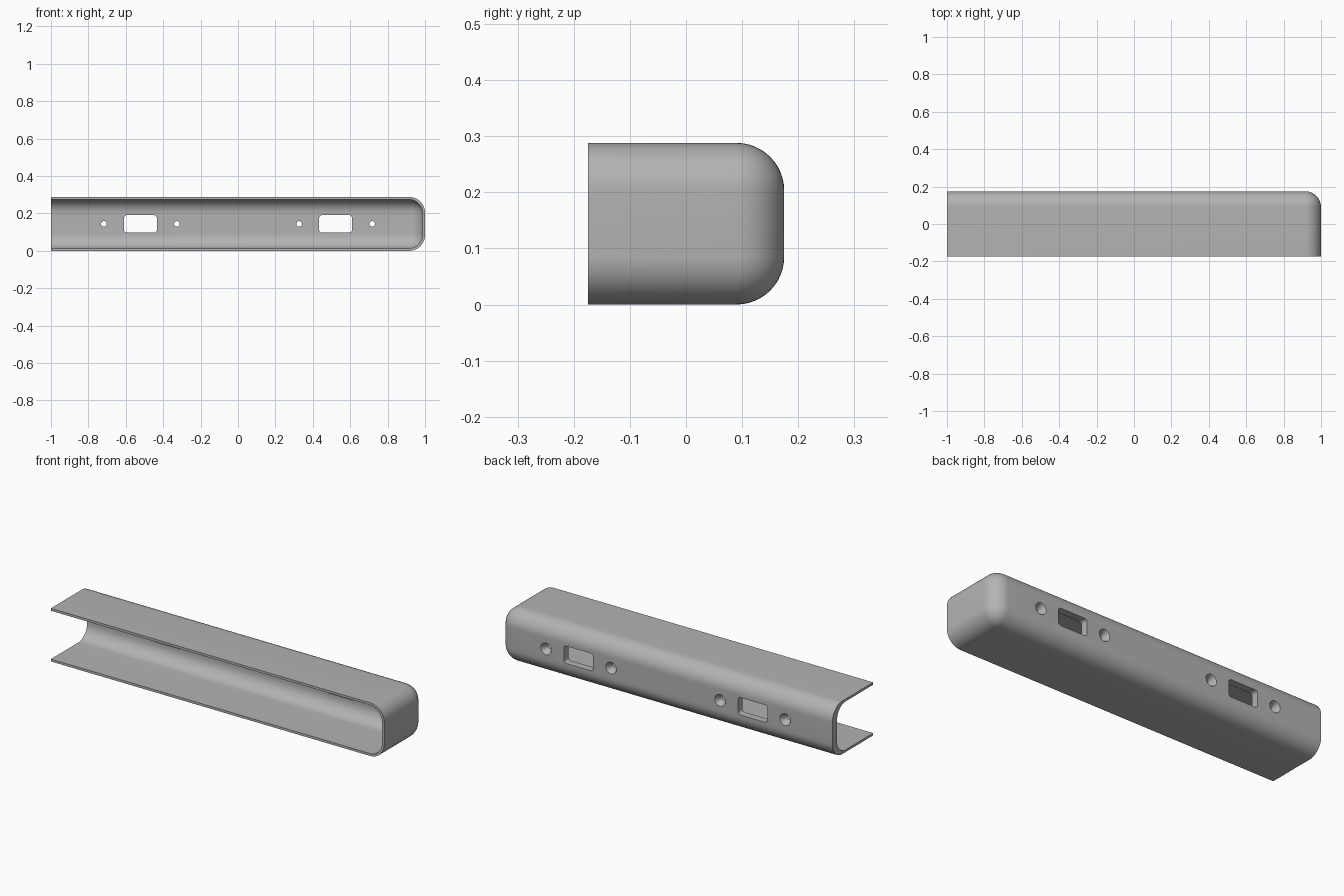
import bpy, bmesh, math
from mathutils import Matrix, Vector

if "Cube" in bpy.data.objects:
    bpy.data.objects.remove(bpy.data.objects["Cube"], do_unlink=True)

HEIGHT = 0.288
MID = HEIGHT / 2
BACK = 0.175
FLANGE = 0.013   # thin top, bottom and end walls
WEB = 0.04       # thicker back wall

grey = bpy.data.materials.new("plain grey")
grey.use_nodes = True
colour = (0.45, 0.45, 0.45, 1)
grey.diffuse_color = colour
grey.node_tree.nodes["Principled BSDF"].inputs["Base Color"].default_value = colour


def make_object(name, bm):
    bmesh.ops.recalc_face_normals(bm, faces=bm.faces)
    mesh = bpy.data.meshes.new(name)
    bm.to_mesh(mesh)
    bm.free()
    mesh.materials.append(grey)
    obj = bpy.data.objects.new(name, mesh)
    bpy.context.collection.objects.link(obj)
    return obj


def rounded_box(name, low, high, radius, rounds_edge, segments):
    """Box between two corners, with the edges chosen by rounds_edge filleted."""
    low, high = Vector(low), Vector(high)
    bm = bmesh.new()
    bmesh.ops.create_cube(bm, size=1)
    for v in bm.verts:
        v.co = Vector((low[i] if v.co[i] < 0 else high[i] for i in range(3)))
    chosen = [e for e in bm.edges if rounds_edge(e)]
    bmesh.ops.bevel(bm, geom=chosen, offset=radius, segments=segments,
                    profile=0.5, affect='EDGES', clamp_overlap=True)
    return make_object(name, bm)


def closed_side(edge):
    """True for edges that touch neither the open front nor the open end."""
    return not any(f.normal.y < -0.5 or f.normal.x < -0.5 for f in edge.link_faces)


def along_y(edge):
    d = edge.verts[0].co - edge.verts[1].co
    return abs(d.y) > max(abs(d.x), abs(d.z))


def drill(name, x, y, r_front, r_back, depth):
    """Round cutter along y, centred on y."""
    bm = bmesh.new()
    bmesh.ops.create_cone(bm, cap_ends=True, segments=32, radius1=r_front,
                          radius2=r_back, depth=depth)
    bm.transform(Matrix.Translation((x, y, MID)) @ Matrix.Rotation(-math.pi / 2, 4, 'X'))
    return make_object(name, bm)


def cut(target, cutter):
    cutter.hide_render = True
    mod = target.modifiers.new(cutter.name, 'BOOLEAN')
    mod.operation = 'DIFFERENCE'
    mod.solver = 'EXACT'
    mod.object = cutter
    bpy.context.view_layer.objects.active = target
    bpy.ops.object.modifier_apply(modifier=mod.name)
    bpy.data.objects.remove(cutter, do_unlink=True)


# Outer body, then the cavity open at the front and at one end
channel = rounded_box("channel_cover", (-1, -BACK, 0), (1, BACK, HEIGHT),
                      0.085, closed_side, 12)
cut(channel, rounded_box("cavity_cutter", (-1.3, -0.5, FLANGE),
                         (1 - FLANGE, BACK - WEB, HEIGHT - FLANGE),
                         0.075, closed_side, 12))

# Two groups: a rounded window between two countersunk screw holes
for side in (-1, 1):
    x = side * 0.522
    cut(channel, rounded_box("window_cutter", (x - 0.088, 0.08, MID - 0.047),
                             (x + 0.088, 0.3, MID + 0.047), 0.016, along_y, 6))
    for offset in (-0.195, 0.195):
        cut(channel, drill("hole_cutter", x + offset, 0.15, 0.015, 0.015, 0.2))
        cut(channel, drill("countersink_cutter", x + offset, BACK - 0.01,
                           0.015, 0.0375, 0.04))

# Smooth fillets, crisp rims
bpy.ops.object.select_all(action='DESELECT')
channel.select_set(True)
bpy.context.view_layer.objects.active = channel
bpy.ops.object.shade_smooth_by_angle(angle=math.radians(30))
